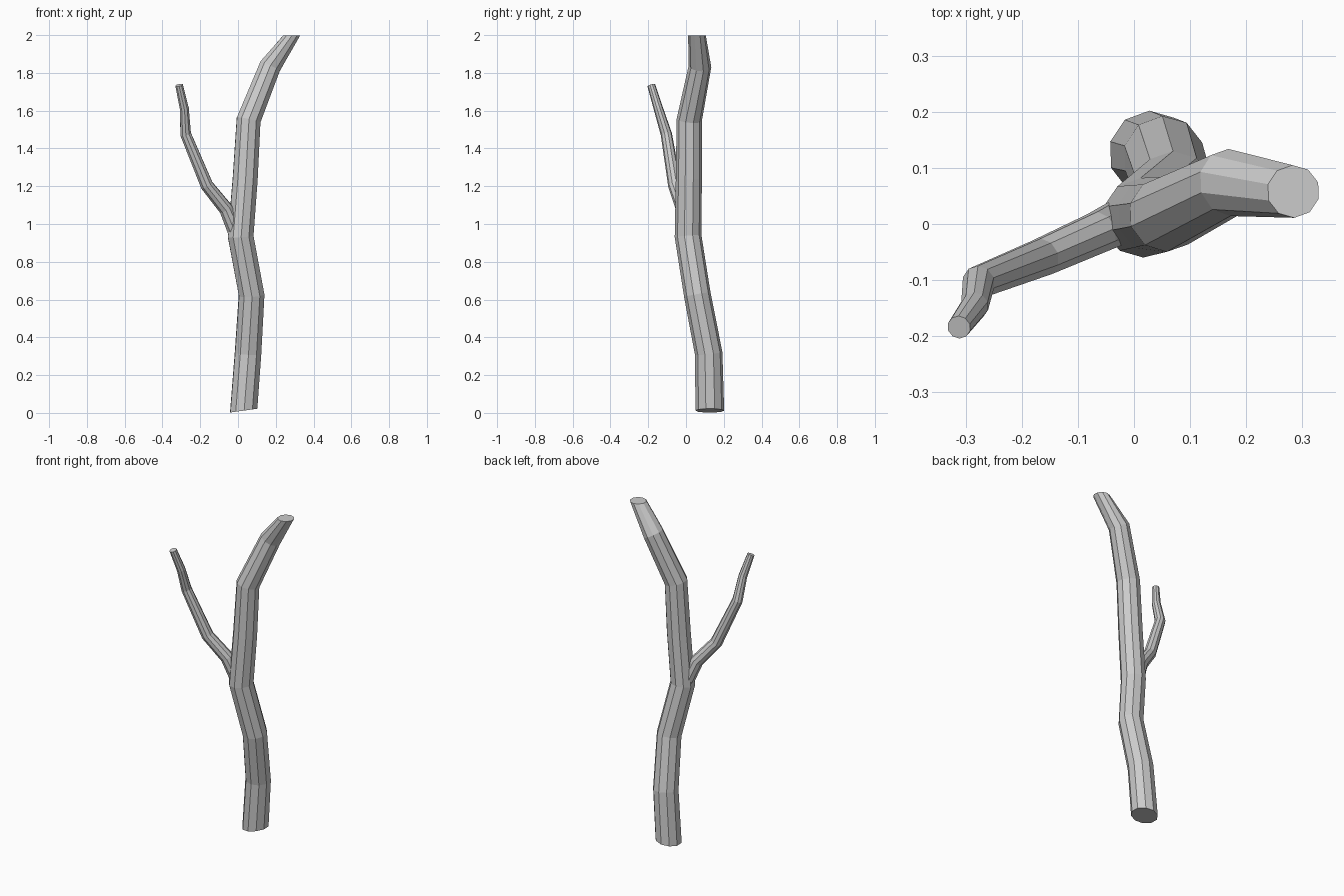
import bpy, bmesh
from math import cos, sin, radians, tau
from mathutils import Vector

if "Cube" in bpy.data.objects:
    bpy.data.objects.remove(bpy.data.objects["Cube"])


def limb(name, rings, sides, phase, first=None, last=None):
    """Faceted tube through rings of (x, y, z, radius), with optional end-cut normals."""
    pts = [Vector(r[:3]) for r in rings]
    bm = bmesh.new()
    loops = []
    for i, (p, r) in enumerate(zip(pts, rings)):
        n = (pts[min(i + 1, len(pts) - 1)] - pts[max(i - 1, 0)]).normalized()
        if i == 0 and first:
            n = Vector(first).normalized()
        if i == len(pts) - 1 and last:
            n = Vector(last).normalized()
        u = (Vector((1, 0, 0)) - n * n.x).normalized()
        v = n.cross(u)
        loop = []
        for k in range(sides):
            a = radians(phase) + tau * k / sides
            loop.append(bm.verts.new(p + (u * cos(a) + v * sin(a)) * r[3]))
        loops.append(loop)
    for a, b in zip(loops, loops[1:]):
        for k in range(sides):
            j = (k + 1) % sides
            bm.faces.new((a[k], a[j], b[j], b[k]))
    bm.faces.new(loops[0][::-1])
    bm.faces.new(loops[-1])
    mesh = bpy.data.meshes.new(name)
    bm.to_mesh(mesh)
    bm.free()
    bpy.context.collection.objects.link(bpy.data.objects.new(name, mesh))


# Crooked main trunk with a slanted base and a level cut at the top
limb("trunk", [
    (0.030, 0.126, 0.012, 0.076),
    (0.053, 0.120, 0.315, 0.073),
    (0.072, 0.060, 0.625, 0.071),
    (0.014, 0.011, 0.935, 0.071),
    (0.038, 0.015, 1.240, 0.069),
    (0.056, 0.017, 1.550, 0.067),
    (0.170, 0.074, 1.835, 0.060),
    (0.284, 0.058, 1.998, 0.047),
], 10, 20, first=(-0.14, 0, 1), last=(0, 0, 1))

# Thin side branch
limb("side_branch", [
    (-0.012, 0.010, 0.955, 0.042),
    (-0.064, -0.015, 1.080, 0.038),
    (-0.165, -0.060, 1.205, 0.035),
    (-0.277, -0.104, 1.475, 0.030),
    (-0.284, -0.146, 1.610, 0.025),
    (-0.312, -0.184, 1.735, 0.021),
], 10, 20)
